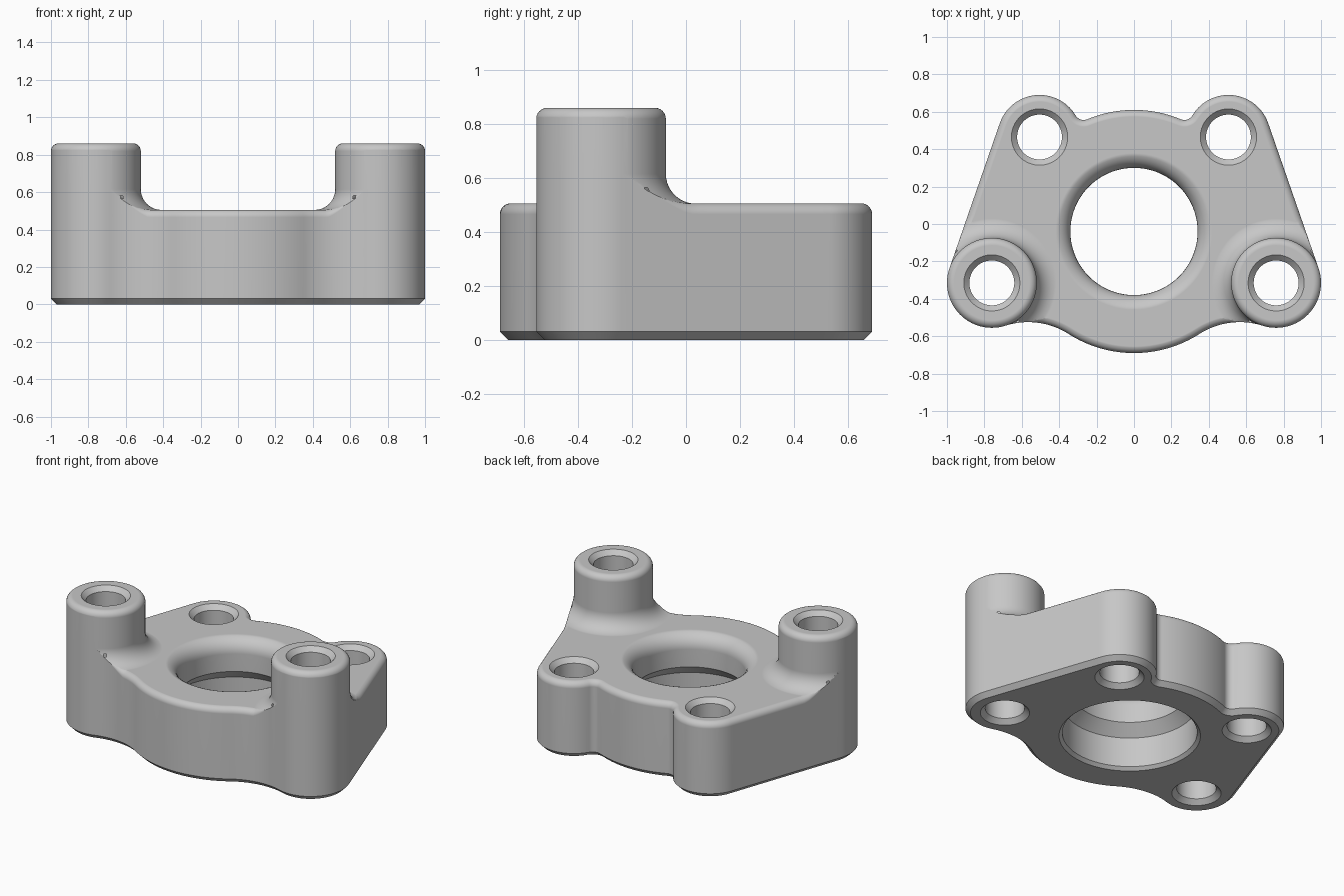
import bpy, bmesh
from math import sin, cos, pi, sqrt, acos, atan2, hypot
from mathutils import Vector

if "Cube" in bpy.data.objects:
    bpy.data.objects.remove(bpy.data.objects["Cube"])

# Main dimensions
DISC, DISC_R = Vector((0, -0.04)), 0.65
BOSS, BOSS_R = Vector((0.76, -0.315)), 0.24
LOBE, LOBE_R = Vector((0.505, 0.465)), 0.225
PLATE_Z, BOSS_Z = 0.505, 0.86
FILLET, EDGE, CHAMFER = 0.11, 0.04, 0.03

grey = bpy.data.materials.new("machined grey")
grey.use_nodes = True
grey.diffuse_color = (0.57, 0.57, 0.57, 1)
grey.node_tree.nodes["Principled BSDF"].inputs["Base Color"].default_value = grey.diffuse_color


def skin(name, rings):
    """Closed solid through a stack of equal-length rings."""
    bm = bmesh.new()
    loops = [[bm.verts.new(p) for p in ring] for ring in rings]
    n = len(loops[0])
    for a, b in zip(loops, loops[1:]):
        for i in range(n):
            j = (i + 1) % n
            bm.faces.new((a[i], a[j], b[j], b[i]))
    bm.faces.new(loops[0][::-1])
    bm.faces.new(loops[-1])
    bmesh.ops.remove_doubles(bm, verts=bm.verts, dist=1e-6)
    bmesh.ops.recalc_face_normals(bm, faces=bm.faces)
    mesh = bpy.data.meshes.new(name)
    bm.to_mesh(mesh)
    bm.free()
    ob = bpy.data.objects.new(name, mesh)
    bpy.context.collection.objects.link(ob)
    mesh.materials.append(grey)
    return ob


def lathe(name, centre, profile, n=80):
    turn = [2 * pi * (i + 0.5) / n for i in range(n)]
    return skin(name, [[(centre[0] + r * cos(a), centre[1] + r * sin(a), z) for a in turn]
                       for r, z in profile])


def combine(target, tool, operation):
    mod = target.modifiers.new(operation, 'BOOLEAN')
    mod.operation, mod.object, mod.solver = operation, tool, 'EXACT'
    bpy.context.view_layer.objects.active = target
    bpy.ops.object.modifier_apply(modifier=mod.name)
    bpy.data.objects.remove(tool)


# Outline helpers: each point carries its outward normal
def angle(v):
    return atan2(v.y, v.x)


def arc(c, r, start, end, n, sign=1):
    out = []
    for i in range(n):
        a = start + (end - start) * i / n
        d = Vector((cos(a), sin(a)))
        out.append((c + d * r, d * sign))
    return out


def blend_centre(c1, r1, c2, r2):
    """Centre of a concave blend touching two circles, radii already grown."""
    d = c2 - c1
    u = d.normalized()
    along = (r1 * r1 - r2 * r2 + d.length_squared) / (2 * d.length)
    return c1 + u * along + Vector((u.y, -u.x)) * sqrt(r1 * r1 - along * along)


def outline():
    wide, notch = 0.4, 0.05
    f1 = blend_centre(DISC, DISC_R + wide, BOSS, BOSS_R + wide)
    f2 = blend_centre(LOBE, LOBE_R + notch, DISC, DISC_R + notch)
    v = LOBE - BOSS
    side = angle(v) - acos((BOSS_R - LOBE_R) / v.length)
    n = Vector((cos(side), sin(side)))
    p, q = BOSS + n * BOSS_R, LOBE + n * LOBE_R
    half = arc(DISC, DISC_R, -pi / 2, angle(f1 - DISC), 16)
    half += arc(f1, wide, angle(DISC - f1), angle(BOSS - f1), 24, -1)
    half += arc(BOSS, BOSS_R, angle(f1 - BOSS), side, 28)
    half += [(p.lerp(q, i / 24), n) for i in range(24)]
    half += arc(LOBE, LOBE_R, side, angle(f2 - LOBE), 28)
    half += arc(f2, notch, angle(LOBE - f2), angle(DISC - f2), 12, -1)
    half += arc(DISC, DISC_R, angle(f2 - DISC), pi / 2, 12)
    half.append((DISC + Vector((0, DISC_R)), Vector((0, 1))))
    flip = [(Vector((-a.x, a.y)), Vector((-b.x, b.y))) for a, b in half[1:-1]]
    return half + flip[::-1]


def boss_gap(p):
    return max(0, hypot(abs(p.x) - BOSS.x, p.y - BOSS.y) - BOSS_R)


def top_height(p):
    t = min(boss_gap(p), FILLET)
    return PLATE_Z + FILLET - sqrt(FILLET ** 2 - (FILLET - t) ** 2)


# Body wall: bottom chamfer, rounded shoulder that fades out at the bosses
shape = outline()
rings = [[(*(p - n * CHAMFER), 0) for p, n in shape],
         [(*p, CHAMFER) for p, n in shape]]
STEPS = 6
for k in range(STEPS + 1):
    a = pi / 2 * k / STEPS
    ring = []
    for p, n in shape:
        r = EDGE * min(1, boss_gap(p) / FILLET)
        z = top_height(p - n * r) + 0.001
        ring.append((*(p - n * r * (1 - cos(a))), z - r * (1 - sin(a))))
    rings.append(ring)
rings.append([(x, y, 1) for x, y, z in rings[-1]])
body = skin("flange_body", rings)

# Top form: flat plate level with two filleted round bosses
top = skin("top_form", [[(-2, -2, z), (2, -2, z), (2, 2, z), (-2, 2, z)]
                        for z in (-0.2, PLATE_Z + 0.0005)])
r0 = BOSS_R + 0.0005
profile = [(r0 + FILLET, 0.2)]
for k in range(11):
    a = pi / 2 * k / 10
    profile.append((r0 + FILLET * (1 - sin(a)), PLATE_Z + FILLET * (1 - cos(a))))
for k in range(7):
    a = pi / 2 * k / 6
    profile.append((r0 - EDGE * (1 - cos(a)), BOSS_Z - EDGE * (1 - sin(a))))
for s in (-1, 1):
    combine(top, lathe("boss_form", (s * BOSS.x, BOSS.y), profile, 96), 'UNION')
combine(body, top, 'INTERSECT')

# Bolt holes, chamfered at both ends
for s in (-1, 1):
    for c, z in ((BOSS, BOSS_Z), (LOBE, PLATE_Z)):
        hole = [(0.17, -0.02), (0.12, 0.03), (0.12, z - 0.03), (0.17, z + 0.02)]
        combine(body, lathe("bolt_hole", (s * c.x, c.y), hole, 56), 'DIFFERENCE')

# Central bore: wide from below, narrow neck, flared mouth on top
neck, flare = 0.34, 0.1
bore = [(0.44, -0.01), (0.41, 0.02), (0.41, 0.22), (neck, 0.29)]
for k in range(9):
    a = pi / 2 * k / 8
    bore.append((neck + flare * (1 - cos(a)), PLATE_Z + 0.003 - flare * (1 - sin(a))))
bore.append((neck + flare, 0.7))
combine(body, lathe("central_bore", DISC, bore, 96), 'DIFFERENCE')

# Clean up and shade
bm = bmesh.new()
bm.from_mesh(body.data)
bmesh.ops.remove_doubles(bm, verts=bm.verts, dist=0.0004)
bm.to_mesh(body.data)
bm.free()
bpy.ops.object.select_all(action='DESELECT')
body.select_set(True)
bpy.context.view_layer.objects.active = body
bpy.ops.object.shade_smooth_by_angle(angle=0.6)
weighted = body.modifiers.new("even_shading", 'WEIGHTED_NORMAL')
weighted.keep_sharp = True
